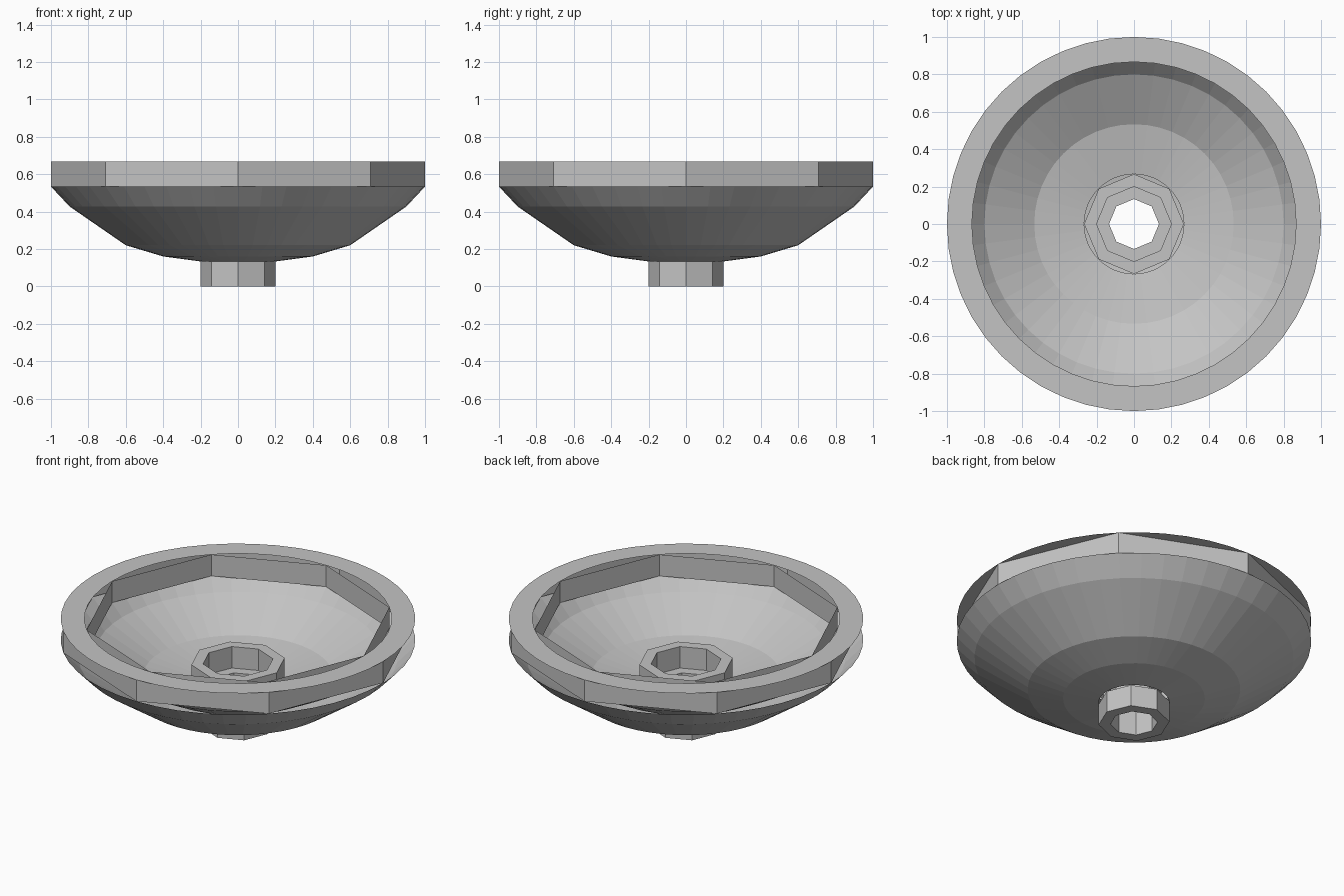
import bpy, bmesh, math

cube = bpy.data.objects.get("Cube")
if cube:
    bpy.data.objects.remove(cube, do_unlink=True)

grey = bpy.data.materials.new("light grey")
grey.use_nodes = True
colour = (0.55, 0.55, 0.55, 1)
grey.diffuse_color = colour
grey.node_tree.nodes["Principled BSDF"].inputs["Base Color"].default_value = colour

U = 1 / 15      # module: the dish radius is 15 modules
ROUND, COARSE = 48, 8


def revolve(name, profile, sides):
    """Turn a (radius, height) profile around z; rising profiles face outward."""
    bm = bmesh.new()
    rings = []
    for r, z in profile:
        angles = [math.tau * i / sides for i in range(sides)]
        rings.append([bm.verts.new((r * U * math.cos(a), r * U * math.sin(a), z * U))
                      for a in angles])
    for low, high in zip(rings, rings[1:]):
        for i in range(sides):
            j = (i + 1) % sides
            bm.faces.new((low[i], low[j], high[j], high[i]))
    mesh = bpy.data.meshes.new(name)
    bm.to_mesh(mesh)
    bm.free()
    mesh.materials.append(grey)
    obj = bpy.data.objects.new(name, mesh)
    bpy.context.collection.objects.link(obj)
    return obj


# Round bowl shells, outside and inside
revolve("bowl_outside", [(3, 2), (6, 2.4), (9, 3.3), (13.5, 6.4), (15, 8)], ROUND)
revolve("bowl_inside", [(13, 8), (12, 6.9), (8, 4.7), (4, 4)], ROUND)

# Rim: round flat top on eight-sided walls
revolve("rim_top", [(15, 10), (13, 10)], ROUND)
revolve("rim_outer_wall", [(15, 8), (15, 10)], COARSE)
revolve("rim_inner_wall", [(13, 10), (13, 8)], COARSE)

# Eight-sided hub: raised cup inside, hollow stem below
revolve("hub", [(4, 4), (4, 6), (3, 6), (3, 4), (2, 4), (2, 0), (3, 0), (3, 2)], COARSE)
